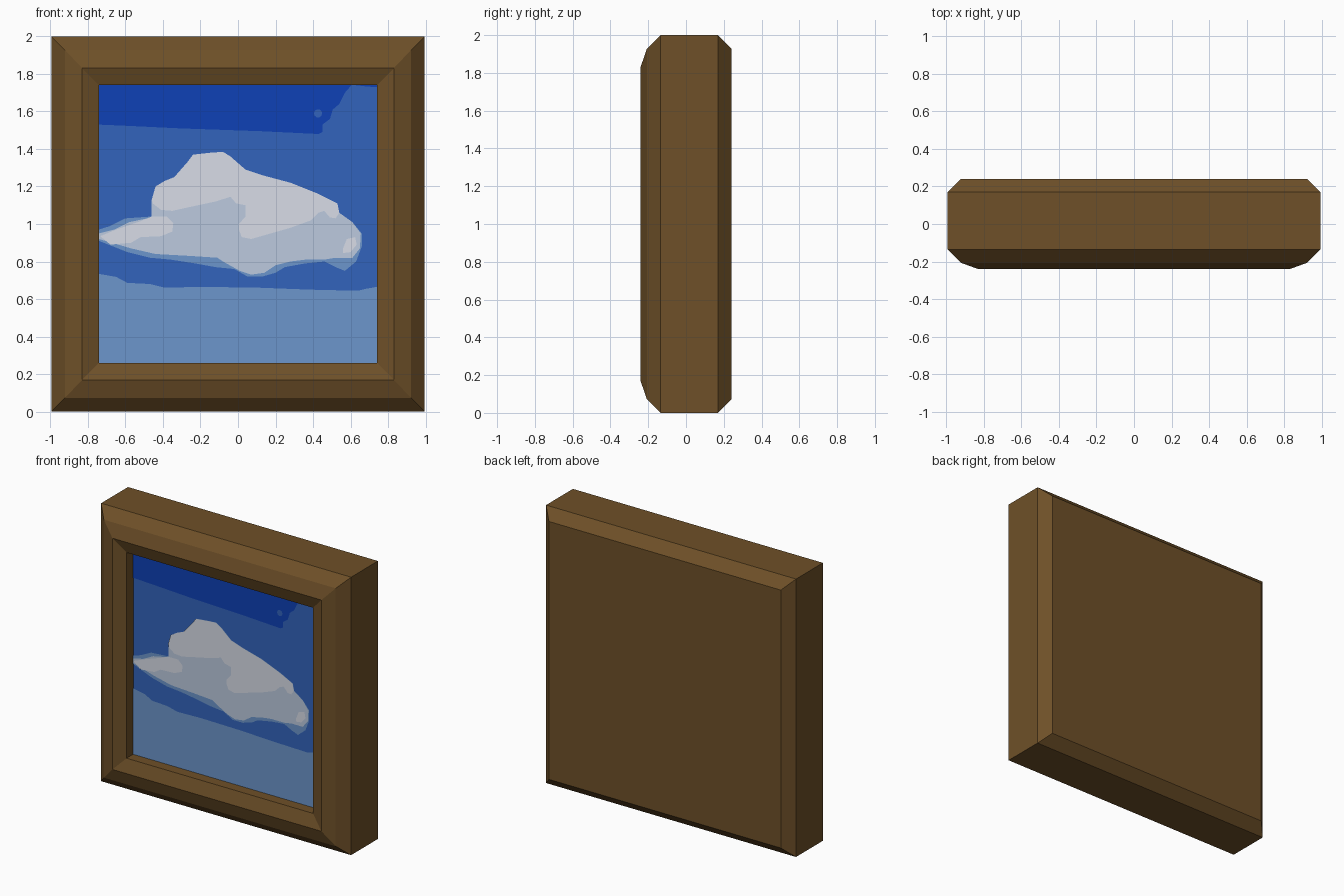
import bpy, bmesh, math

if "Cube" in bpy.data.objects:
    bpy.data.objects.remove(bpy.data.objects["Cube"])


def material(name, rgb):
    lin = [(c / 255 / 12.92) if c <= 10 else ((c / 255 + 0.055) / 1.055) ** 2.4 for c in rgb]
    m = bpy.data.materials.new(name)
    m.diffuse_color = (*lin, 1)
    m.use_nodes = True
    m.node_tree.nodes["Principled BSDF"].inputs["Base Color"].default_value = m.diffuse_color
    return m


WOOD = material("brown wood", (110, 80, 40))
DEEP = material("deep blue", (14, 65, 182))
BLUE = material("sky blue", (50, 99, 188))
PALE = material("pale blue", (108, 150, 204))
GREY = material("cloud grey", (188, 202, 223))
WHITE = material("cloud white", (225, 229, 240))


def finish(name, bm, mat):
    me = bpy.data.meshes.new(name)
    bm.to_mesh(me)
    bm.free()
    me.materials.append(mat)
    ob = bpy.data.objects.new(name, me)
    bpy.context.collection.objects.link(ob)
    return ob


# Frame: square rings (half width, half height, depth) joined from back to inner rim
RINGS = [(.923, .928, .24), (.995, 1, .17), (.995, 1, -.135), (.923, .928, -.207),
         (.832, .832, -.24), (.742, .74, -.207), (.742, .74, -.13)]
bm = bmesh.new()
loops = [[bm.verts.new((sx * w, y, 1 + sz * h)) for sx, sz in ((-1, -1), (1, -1), (1, 1), (-1, 1))]
         for w, h, y in RINGS]
for a, b in zip(loops, loops[1:]):
    for i in range(4):
        j = (i + 1) % 4
        bm.faces.new((a[i], a[j], b[j], b[i]))
bm.faces.new(loops[0])
bmesh.ops.recalc_face_normals(bm, faces=bm.faces)
back = next(f for f in bm.faces if abs(f.normal.y) > .99)
if back.normal.y < 0:
    bmesh.ops.reverse_faces(bm, faces=bm.faces)
finish("frame", bm, WOOD)


# Painted shapes: flat plates facing the front, points in hundredths (x, z)
def plate(name, pts, layer, mat):
    bm = bmesh.new()
    f = bm.faces.new([bm.verts.new((x / 100, -.13 - .0025 * layer, z / 100)) for x, z in pts])
    f.normal_update()
    if f.normal.y > 0:
        f.normal_flip()
    bmesh.ops.triangulate(bm, faces=bm.faces)
    finish(name, bm, mat)


L, R, B, T = -74.2, 74.2, 26, 174

# Sky bands
plate("sky", [(L, B), (R, B), (R, T), (L, T)], 0, BLUE)
plate("upper_sky", [(L, T), (L, 153), (-62, 152.5), (-31, 151), (12, 149.5), (43, 148), (45, 149),
                    (45, 153), (49, 156), (50.5, 161), (54, 164), (57, 170), (60.5, T)], 1, DEEP)
plate("upper_sky_corner", [(63, T), (R, T), (R, 173), (69, 173.3)], 1, DEEP)
plate("sky_spot", [(42.7 + 2.2 * math.cos(i * math.pi / 5), 159 + 2.2 * math.sin(i * math.pi / 5))
                   for i in range(10)], 2, BLUE)
plate("lower_sky", [(L, B), (L, 73.4), (-65, 71.8), (-59, 68.6), (-47, 68), (-39, 66), (-20, 66.5),
                    (12, 66), (38, 65), (64, 64.4), (68, 65.4), (R, 66.5), (R, B)], 1, PALE)

# Cloud: pale fringe, grey body and white highlights share the upper outline
TOP = [(-46, 113), (-44, 120), (-39, 123), (-34, 125), (-27, 133), (-24, 137), (-15, 138),
       (-8, 138.5), (-4, 136), (4, 129), (13, 126), (28, 122), (43, 116), (53, 111), (54, 106)]
plate("cloud_fringe", [(L, 97), (-68, 99), (-60, 103), (-46, 104)] + TOP +
      [(61, 101), (66, 95), (66, 88), (63, 80), (57, 75), (52, 77), (46, 80), (36, 79), (25, 77),
       (20, 74), (13, 72), (5, 72), (-2, 76), (-12, 77), (-23, 79), (-36, 81), (-47, 82),
       (-59, 85), (L, 91)], 1, PALE)
plate("cloud_body", [(L, 95), (-66, 97), (-58, 101), (-46, 103.5)] + TOP +
      [(61, 101), (65.5, 95), (65, 87), (61, 82), (52, 82), (46, 81), (36, 81), (28, 80), (20, 78),
       (14, 74), (7, 73), (1, 75), (-8, 80), (-11, 82), (-26, 83), (-44, 84), (-57, 87),
       (L, 92)], 2, GREY)
plate("cloud_crown", TOP +
      [(52, 103), (49, 103.5), (46, 107), (43, 106), (39, 102), (28, 98), (14, 94), (7, 92),
       (2, 93), (.5, 97), (.5, 100), (4, 104), (4, 110), (-1, 111), (-4, 114.5), (-12, 112),
       (-26, 109), (-35, 107), (-41, 107.5), (-45.5, 111)], 3, WHITE)
plate("cloud_tail", [(-73.5, 93.5), (-65, 97), (-52, 101.5), (-46, 104), (-38, 104), (-34.5, 100.5),
                     (-35, 96), (-41, 93.5), (-52, 93), (-57, 90), (-68, 89)], 3, WHITE)
plate("cloud_glint", [(56, 87), (58, 92), (62.5, 93), (63.3, 89), (60, 85), (56, 84.5)], 3, WHITE)
